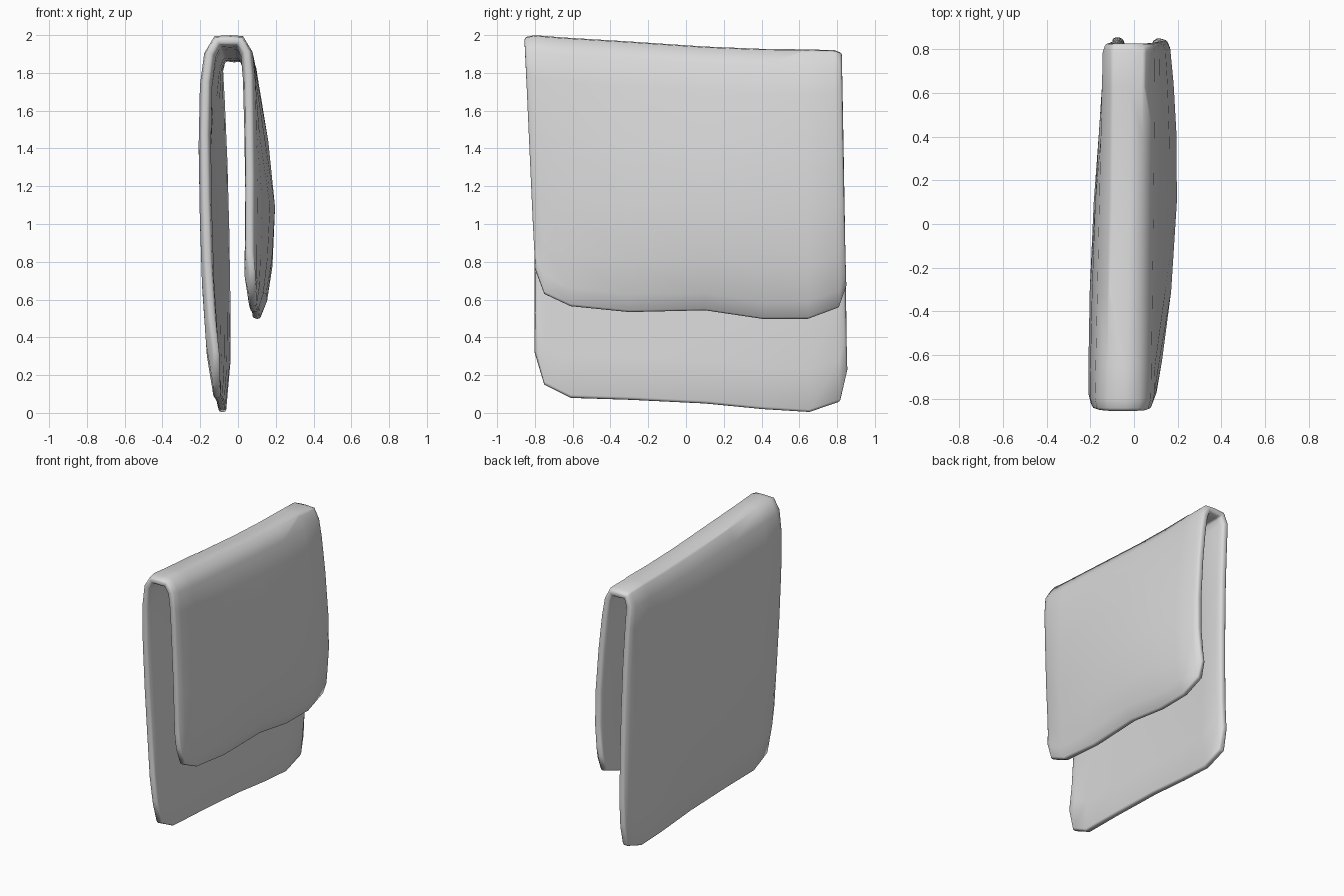
import bpy
import bmesh

if "Cube" in bpy.data.objects:
    bpy.data.objects.remove(bpy.data.objects["Cube"], do_unlink=True)

# Cloth colour
cloth = bpy.data.materials.new("light_grey_cloth")
cloth.use_nodes = True
colour = (0.7, 0.7, 0.7, 1)
cloth.diffuse_color = colour
cloth.node_tree.nodes["Principled BSDF"].inputs["Base Color"].default_value = colour

# Stations along the fold: y, fold height, long panel hem, short flap hem
stations = [
    (-.80, 2.0, .33, .77), (-.75, 1.997, .15, .63), (-.61, 1.985, .08, .565),
    (-.30, 1.965, .07, .535), (.10, 1.937, .05, .545), (.40, 1.925, .02, .50),
    (.64, 1.922, .005, .50), (.80, 1.918, .06, .56), (.84, 1.915, .23, .68),
]

# Drape path: height fraction, then x at the front, middle and back
long_panel = [
    (0, -.115, -.09, -.08), (.12, -.14, -.10, -.07), (.3, -.16, -.12, -.07),
    (.5, -.17, -.135, -.075), (.7, -.175, -.145, -.085),
    (.87, -.17, -.14, -.10), (.96, -.15, -.125, -.11),
    (1, -.11, -.09, -.085), (1, -.04, -.02, -.02),
]
short_flap = [
    (1, .01, .02, .035), (.95, .045, .06, .065), (.85, .055, .085, .085),
    (.65, .055, .13, .11), (.4, .055, .165, .13), (.2, .055, .15, .13),
    (.07, .06, .12, .115), (0, .075, .09, .10),
]
path = [(p, False) for p in long_panel] + [(p, True) for p in short_flap]


def blend(y, front, middle, back):
    """Smooth curve through the three x positions."""
    a, b, c = -.83, .2, .83
    return (front * (y - b) * (y - c) / ((a - b) * (a - c))
            + middle * (y - a) * (y - c) / ((b - a) * (b - c))
            + back * (y - a) * (y - b) / ((c - a) * (c - b)))


def cloth_point(p, is_flap, station):
    y, top, long_hem, short_hem = station
    hem = short_hem if is_flap else long_hem
    z = hem + p[0] * (top - .03 - hem)
    x = blend(y, *p[1:])
    if y < 0:
        y *= 1 + .07 * max(0, (z - .8) / 1.2)
    else:
        y += .02 * (1 - z) * y
    return x, y, z


# Folded sheet
bm = bmesh.new()
grid = [[bm.verts.new(cloth_point(p, flap, s)) for s in stations] for p, flap in path]
for row, above in zip(grid, grid[1:]):
    for j in range(len(stations) - 1):
        bm.faces.new((row[j], above[j], above[j + 1], row[j + 1]))
mesh = bpy.data.meshes.new("folded_cloth")
bm.to_mesh(mesh)
edge_flags = [v.is_boundary for v in bm.verts]
bm.free()
mesh.materials.append(cloth)
towel = bpy.data.objects.new("folded_cloth", mesh)
bpy.context.collection.objects.link(towel)

# Padded middle with thinner hems
padding = towel.vertex_groups.new(name="padding")
for i, at_edge in enumerate(edge_flags):
    padding.add([i], .6 if at_edge else 1, 'REPLACE')
solid = towel.modifiers.new("thickness", 'SOLIDIFY')
solid.thickness = .065
solid.offset = 0
solid.vertex_group = "padding"

# Softened hems
bevel = towel.modifiers.new("soft_hem", 'BEVEL')
bevel.width = .012
bevel.segments = 2
bevel.limit_method = 'ANGLE'
bevel.angle_limit = 1.0
mesh.polygons.foreach_set("use_smooth", [True] * len(mesh.polygons))
mesh.update()
